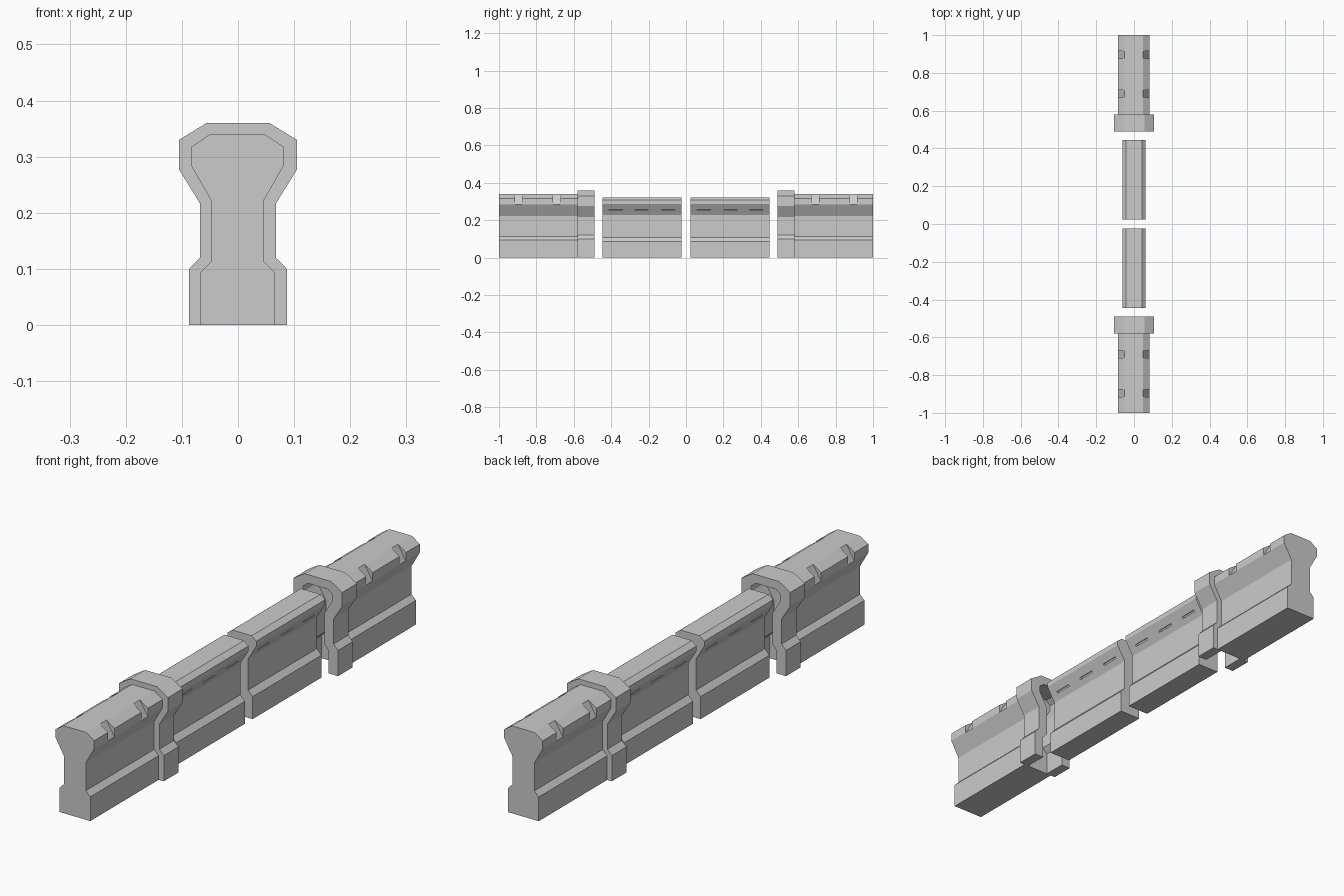
import bpy, bmesh

if "Cube" in bpy.data.objects:
    bpy.data.objects.remove(bpy.data.objects["Cube"])


def mirrored(half):
    # right-hand half profile (bottom to top) -> closed outline
    return half + [(-x, z) for x, z in reversed(half)]


def add_prism(bm, outline, y0, y1, dx=0.0):
    a = [bm.verts.new((x + dx, y0, z)) for x, z in outline]
    b = [bm.verts.new((x + dx, y1, z)) for x, z in outline]
    n = len(outline)
    bm.faces.new(a)
    bm.faces.new(b[::-1])
    for i in range(n):
        j = (i + 1) % n
        bm.faces.new((a[i], b[i], b[j], a[j]))


def prisms(name, items):
    bm = bmesh.new()
    for outline, y0, y1, dx in items:
        add_prism(bm, outline, y0, y1, dx)
    bmesh.ops.recalc_face_normals(bm, faces=bm.faces)
    me = bpy.data.meshes.new(name)
    bm.to_mesh(me)
    bm.free()
    ob = bpy.data.objects.new(name, me)
    bpy.context.collection.objects.link(ob)
    return ob


def cut(ob, cutter):
    mod = ob.modifiers.new("cut", 'BOOLEAN')
    mod.operation = 'DIFFERENCE'
    mod.solver = 'EXACT'
    mod.object = cutter
    cutter.hide_render = True
    bpy.context.view_layer.objects.active = ob
    bpy.ops.object.modifier_apply(modifier=mod.name)
    bpy.data.objects.remove(cutter)


def both_sides(outline):
    return [outline, [(-x, z) for x, z in outline]]


COLLAR = [(.087, 0), (.087, .10), (.068, .12), (.068, .217), (.105, .277), (.105, .33), (.056, .36)]
BODY = [(.066, 0), (.066, .094), (.047, .113), (.047, .222), (.083, .285), (.083, .317), (.049, .34)]
CORE = [(.046, 0), (.046, .087), (.027, .108), (.027, .229), (.062, .288), (.062, .307), (.042, .323)]
HOLLOW = [(.047, 0), (.047, .088), (.028, .109), (.028, .228), (.064, .288), (.064, .309), (.043, .326)]

# wedge that takes the upper corner off the body, and thin slot under the core's head
NOTCH = [(.047, .342), (.0825, .284), (.12, .284), (.12, .40), (.047, .40)]
SLOT = [(.0415, .260), (.0375, .2535), (.046, .245), (.050, .252)]
SLOT = [(.0415 - .008, .260 + .006), (.0415 + .008, .260 - .006),
        (.0380 + .008, .254 - .006), (.0380 - .008, .254 + .006)]

for s, tag in ((-1, "front"), (1, "back")):
    # solid outer body with corner notches
    body = prisms(tag + "_outer_body", [(mirrored(BODY), s * .58, s * 1.0, -.001)])
    cut(body, prisms("notch_cutter", [(o, s * (y - .02), s * (y + .02), -.001)
                                      for y in (.69, .895) for o in both_sides(NOTCH)]))

    # hollow collar, open at the bottom and towards the middle
    arch = mirrored(COLLAR) + mirrored(HOLLOW)[::-1]
    prisms(tag + "_collar", [(arch, s * .49, s * .58, 0)])

    # inner section with slots
    core = prisms(tag + "_inner_section", [(mirrored(CORE), s * .024, s * .446, 0)])
    cut(core, prisms("slot_cutter", [(o, s * (y - .036), s * (y + .036), 0)
                                     for y in (.096, .238, .376) for o in both_sides(SLOT)]))
